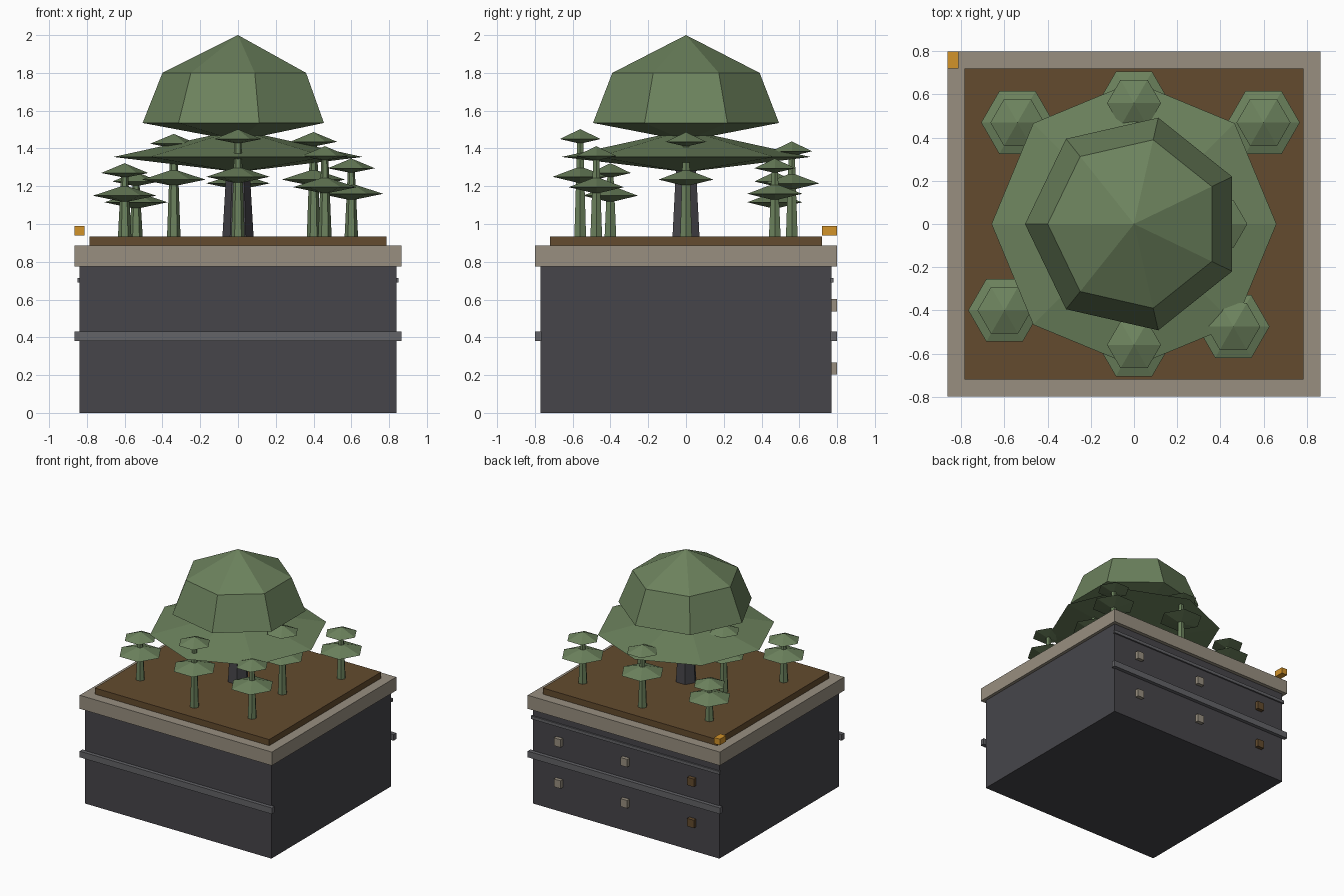
import bpy, bmesh, math

if "Cube" in bpy.data.objects:
    bpy.data.objects.remove(bpy.data.objects["Cube"])


def material(name, r, g, b):
    lin = lambda c: ((c / 255 + 0.055) / 1.055) ** 2.4
    m = bpy.data.materials.new(name)
    m.diffuse_color = (lin(r), lin(g), lin(b), 1)
    m.use_nodes = True
    m.node_tree.nodes["Principled BSDF"].inputs["Base Color"].default_value = m.diffuse_color
    return m


LEAF = material("leaf green", 108, 130, 93)
WALL = material("dark slate", 70, 69, 74)
BAND = material("mid grey", 99, 99, 103)
STONE = material("pale stone", 152, 143, 128)
SOIL = material("soil brown", 99, 75, 46)
AMBER = material("amber", 210, 147, 42)


def finish(name, bm, mat):
    bmesh.ops.recalc_face_normals(bm, faces=bm.faces)
    me = bpy.data.meshes.new(name)
    bm.to_mesh(me)
    bm.free()
    me.materials.append(mat)
    ob = bpy.data.objects.new(name, me)
    bpy.context.collection.objects.link(ob)
    return ob


def box(name, x0, x1, y0, y1, z0, z1, mat):
    bm = bmesh.new()
    bmesh.ops.create_cube(bm, size=1)
    for v in bm.verts:
        v.co = ((x0 + x1) / 2 + v.co.x * (x1 - x0),
                (y0 + y1) / 2 + v.co.y * (y1 - y0),
                (z0 + z1) / 2 + v.co.z * (z1 - z0))
    return finish(name, bm, mat)


def lathe(name, x, y, profile, sides, mat, start=math.pi):
    """Faceted solid from (radius, z) pairs; a zero radius makes a tip."""
    bm = bmesh.new()
    rings = []
    for r, z in profile:
        n = sides if r > 0 else 1
        rings.append([bm.verts.new((x + r * math.cos(start + i * math.tau / sides),
                                    y + r * math.sin(start + i * math.tau / sides), z))
                      for i in range(n)])
    for a, b in zip(rings, rings[1:]):
        for i in range(sides):
            j = (i + 1) % sides
            if len(a) == 1:
                bm.faces.new((a[0], b[j], b[i]))
            elif len(b) == 1:
                bm.faces.new((a[i], a[j], b[0]))
            else:
                bm.faces.new((a[i], a[j], b[j], b[i]))
    for ring in (rings[0], rings[-1]):
        if len(ring) > 1:
            bm.faces.new(ring)
    return finish(name, bm, mat)


# Building block, rim and soil bed
box("building_block", -0.84, 0.84, -0.77, 0.77, 0, 0.78, WALL)
box("roof_rim", -0.865, 0.865, -0.8, 0.8, 0.775, 0.885, STONE)
GROUND = 0.935
box("soil_bed", -0.785, 0.785, -0.72, 0.72, 0.88, GROUND, SOIL)

# Ledges on the front and back, and a thin rail high on the back
box("front_ledge", -0.865, 0.865, -0.8, -0.765, 0.38, 0.43, BAND)
box("back_ledge", -0.865, 0.865, 0.765, 0.8, 0.38, 0.43, BAND)
box("back_rail", -0.85, 0.85, 0.765, 0.782, 0.69, 0.715, BAND)

# Small blocks on the back wall
for x, mat in ((-0.6, SOIL), (0, STONE), (0.6, STONE)):
    for z in (0.235, 0.57):
        box("back_wall_block", x - 0.03, x + 0.03, 0.765, 0.8,
            z - 0.032, z + 0.032, mat)

# Floating lamp at the back left corner
box("corner_lamp", -0.865, -0.812, 0.72, 0.8, 0.94, 0.99, AMBER)

# Large central tree
lathe("great_trunk", 0, 0, [(0.083, GROUND - 0.01), (0.055, 1.4)], 6, WALL)
lathe("great_lower_canopy", 0, 0, [(0, 1.275), (0.66, 1.355), (0, 1.5)], 8, LEAF)
lathe("great_upper_canopy", 0, 0,
      [(0, 1.44), (0.505, 1.535), (0.4, 1.8), (0, 2.0)], 7, LEAF)

# Small two-tier trees: x, y, lower tier rim height, upper tier rim height
TREES = [(-0.6, -0.4, 1.15, 1.27), (-0.54, 0.47, 1.115, 1.225),
         (0.6, 0.47, 1.16, 1.295), (0.46, -0.475, 1.195, 1.36),
         (0, -0.56, 1.25, 1.45), (0, 0.56, 1.215, 1.385),
         (0.4, 0, 1.235, 1.435), (-0.34, 0, 1.235, 1.425)]
for x, y, low, high in TREES:
    lathe("small_trunk", x, y, [(0.036, GROUND - 0.01), (0.018, high)], 6, LEAF)
    lathe("small_lower_tier", x, y,
          [(0, low - 0.035), (0.168, low), (0, low + 0.055)], 6, LEAF)
    lathe("small_upper_tier", x, y,
          [(0, high - 0.025), (0.125, high), (0, high + 0.052)], 6, LEAF)
